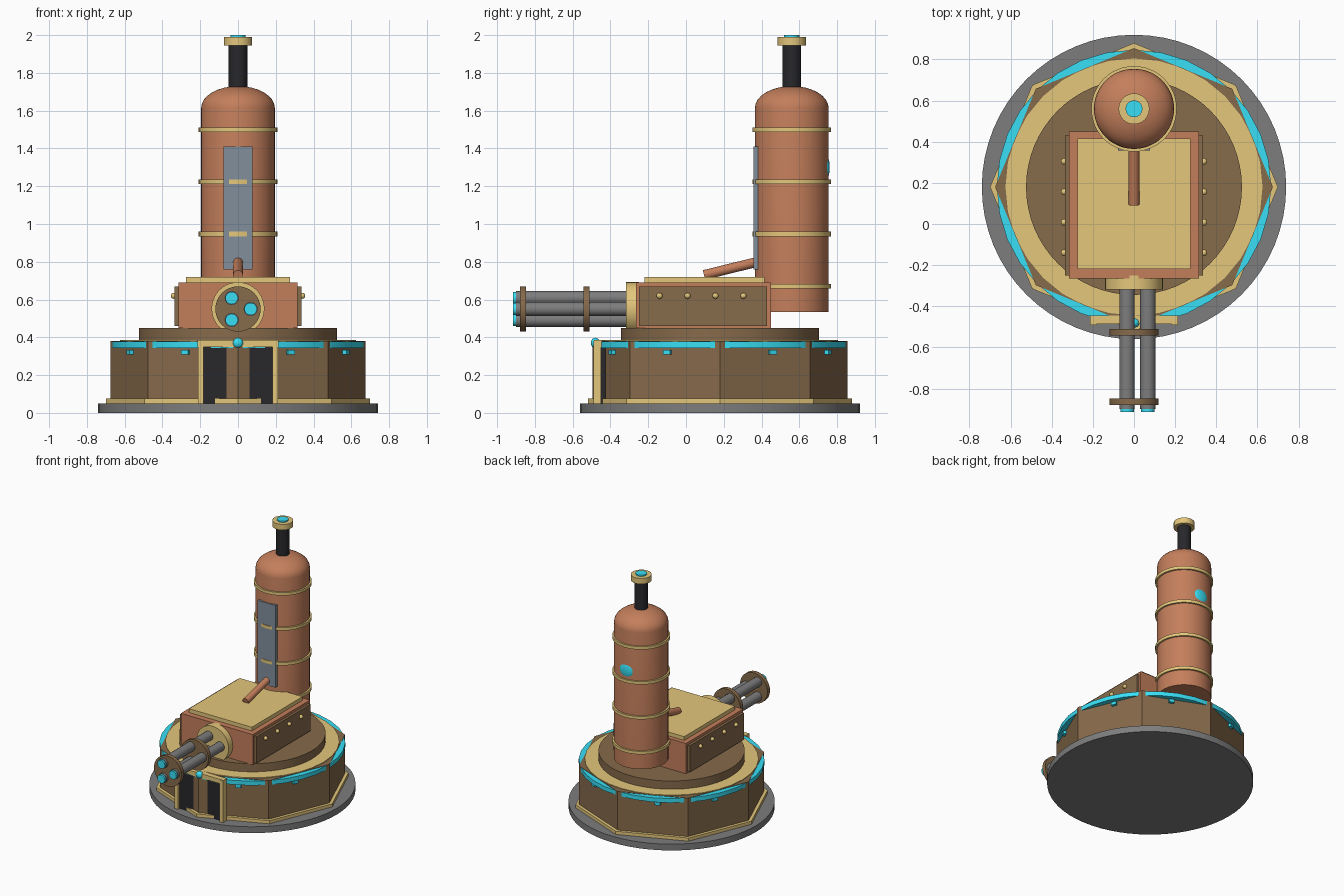
import bpy, math
from mathutils import Vector

if "Cube" in bpy.data.objects:
    bpy.data.objects.remove(bpy.data.objects["Cube"])


def mat(name, rgb):
    m = bpy.data.materials.new(name)
    m.diffuse_color = (*rgb, 1)
    m.use_nodes = True
    m.node_tree.nodes["Principled BSDF"].inputs["Base Color"].default_value = m.diffuse_color
    return m


COPPER = mat("copper", (0.55, 0.21, 0.105))
GOLD = mat("brass", (0.78, 0.57, 0.20))
BROWN = mat("bronze", (0.24, 0.145, 0.07))
CYAN = mat("cyan_glow", (0.04, 0.74, 0.92))
DARK = mat("dark_iron", (0.021, 0.021, 0.025))
SLATE = mat("slate", (0.22, 0.275, 0.33))
STEEL = mat("steel", (0.205, 0.205, 0.205))
CY = 0.18    # y of the base axis
BY = 0.56    # y of the boiler axis


def finish(name, m, smooth=True):
    o = bpy.context.object
    o.name = name
    o.data.materials.append(m)
    if smooth:
        bpy.ops.object.shade_smooth_by_angle(angle=math.radians(35))
    return o


def box(name, m, lo, hi):
    lo, hi = Vector(lo), Vector(hi)
    bpy.ops.mesh.primitive_cube_add(size=1, location=(lo + hi) / 2)
    bpy.context.object.scale = hi - lo
    return finish(name, m, False)


def rod(name, m, a, b, r, sides=32):
    """Cylinder between two points."""
    a, b = Vector(a), Vector(b)
    d = b - a
    bpy.ops.mesh.primitive_cylinder_add(vertices=sides, radius=r, depth=d.length, location=(a + b) / 2)
    bpy.context.object.rotation_euler = d.to_track_quat('Z', 'Y').to_euler()
    return finish(name, m, sides > 8)


def disc(name, m, y, z0, z1, r, sides=48):
    bpy.ops.mesh.primitive_cylinder_add(vertices=sides, radius=r, depth=z1 - z0, location=(0, y, (z0 + z1) / 2))
    return finish(name, m, sides > 8)


def ball(name, m, loc, scale):
    bpy.ops.mesh.primitive_uv_sphere_add(segments=20, ring_count=12, radius=1, location=loc)
    bpy.context.object.scale = scale
    return finish(name, m)


# Octagonal base on a round foot
disc("foot_plate", STEEL, CY, 0, 0.05, 0.74, 64)
disc("base_trim", GOLD, CY, 0.05, 0.075, 0.70, 8)
disc("base_body", BROWN, CY, 0.05, 0.38, 0.675, 8)
disc("base_top", GOLD, CY, 0.36, 0.385, 0.625, 32)
disc("turntable", BROWN, CY, 0.38, 0.45, 0.525, 64)
disc("glow_ring", CYAN, CY, 0.343, 0.377, 0.667, 32)

# Small lamps under the glow ring
for q in range(4):
    for off in (26, 64):
        a = math.radians(90 * q + off)
        o = box("base_lamp", CYAN, (-0.015, -0.02, -0.012), (0.015, 0.02, 0.012))
        o.location = (0.632 * math.cos(a), CY + 0.632 * math.sin(a), 0.322)
        o.rotation_euler.z = math.radians(90 * q + (22.5 if off == 26 else 67.5))

# Doorway around the front corner
box("door_panel", DARK, (-0.19, -0.47, 0.05), (0.19, -0.425, 0.36))
box("door_lintel", GOLD, (-0.215, -0.487, 0.35), (0.215, -0.445, 0.385))
for s in (-1, 1):
    x0, x1 = sorted((s * 0.183, s * 0.213))
    box("door_post", GOLD, (x0, -0.49, 0.05), (x1, -0.45, 0.38))
ball("door_lamp", CYAN, (0, -0.48, 0.37), (0.028, 0.024, 0.028))

# Turret housing with riveted side plates
box("housing", COPPER, (-0.315, -0.265, 0.45), (0.315, 0.45, 0.69))
box("housing_lid", GOLD, (-0.275, -0.22, 0.68), (0.275, 0.415, 0.72))
for s in (-1, 1):
    x0, x1 = sorted((s * 0.30, s * 0.335))
    box("side_plate", BROWN, (x0, -0.25, 0.46), (x1, 0.43, 0.67))
    for i in range(4):
        ball("rivet", GOLD, (s * 0.34, -0.14 + 0.148 * i, 0.62), (0.016,) * 3)

# Three-barrelled gun
rod("gun_mount", GOLD, (0, -0.25, 0.552), (0, -0.318, 0.552), 0.14, 40)
for y0, y1 in ((-0.88, -0.848), (-0.542, -0.51)):
    rod("barrel_clamp", BROWN, (0, y0, 0.55), (0, y1, 0.55), 0.12, 40)
for k in range(3):
    a = math.radians(120 * k)
    x, z = 0.067 * math.cos(a), 0.55 + 0.067 * math.sin(a)
    rod("barrel", STEEL, (x, -0.90, z), (x, -0.30, z), 0.037, 24)
    rod("muzzle_glow", CYAN, (x, -0.915, z), (x, -0.895, z), 0.033, 24)

# Boiler with domed top
profile = [(0.195, 0.535), (0.195, 1.615)]
profile += [(0.195 * math.cos(t), 1.615 + 0.115 * math.sin(t))
            for t in (math.radians(11.25 * i) for i in range(1, 8))]
N = 48
verts, faces = [], []
for r, z in profile:
    verts += [(r * math.cos(2 * math.pi * j / N), r * math.sin(2 * math.pi * j / N), z) for j in range(N)]
rows = len(profile)
for i in range(rows - 1):
    for j in range(N):
        k = (j + 1) % N
        faces.append((i * N + j, i * N + k, (i + 1) * N + k, (i + 1) * N + j))
faces.append(tuple(reversed(range(N))))
faces.append(tuple(range((rows - 1) * N, rows * N)))
me = bpy.data.meshes.new("boiler")
me.from_pydata(verts, [], faces)
boiler = bpy.data.objects.new("boiler", me)
boiler.location.y = BY
bpy.context.collection.objects.link(boiler)
bpy.ops.object.select_all(action='DESELECT')
boiler.select_set(True)
bpy.context.view_layer.objects.active = boiler
finish("boiler", COPPER)

# Boiler bands, front panel and rear porthole
for z in (0.67, 0.947, 1.223, 1.5):
    disc("boiler_band", GOLD, BY, z - 0.012, z + 0.012, 0.208, 48)
box("front_panel", SLATE, (-0.078, 0.358, 0.76), (0.078, 0.40, 1.41))
ball("rear_porthole", CYAN, (0, BY + 0.183, 1.30), (0.058, 0.018, 0.06))

# Chimney
disc("chimney_pipe", DARK, BY, 1.70, 1.96, 0.049, 32)
disc("chimney_cap", GOLD, BY, 1.945, 1.99, 0.075, 32)
disc("chimney_glow", CYAN, BY, 1.97, 2.0, 0.041, 24)

# Feed pipe from the lid to the boiler
rod("feed_pipe", COPPER, (0, 0.095, 0.73), (0, 0.42, 0.81), 0.026, 20)
